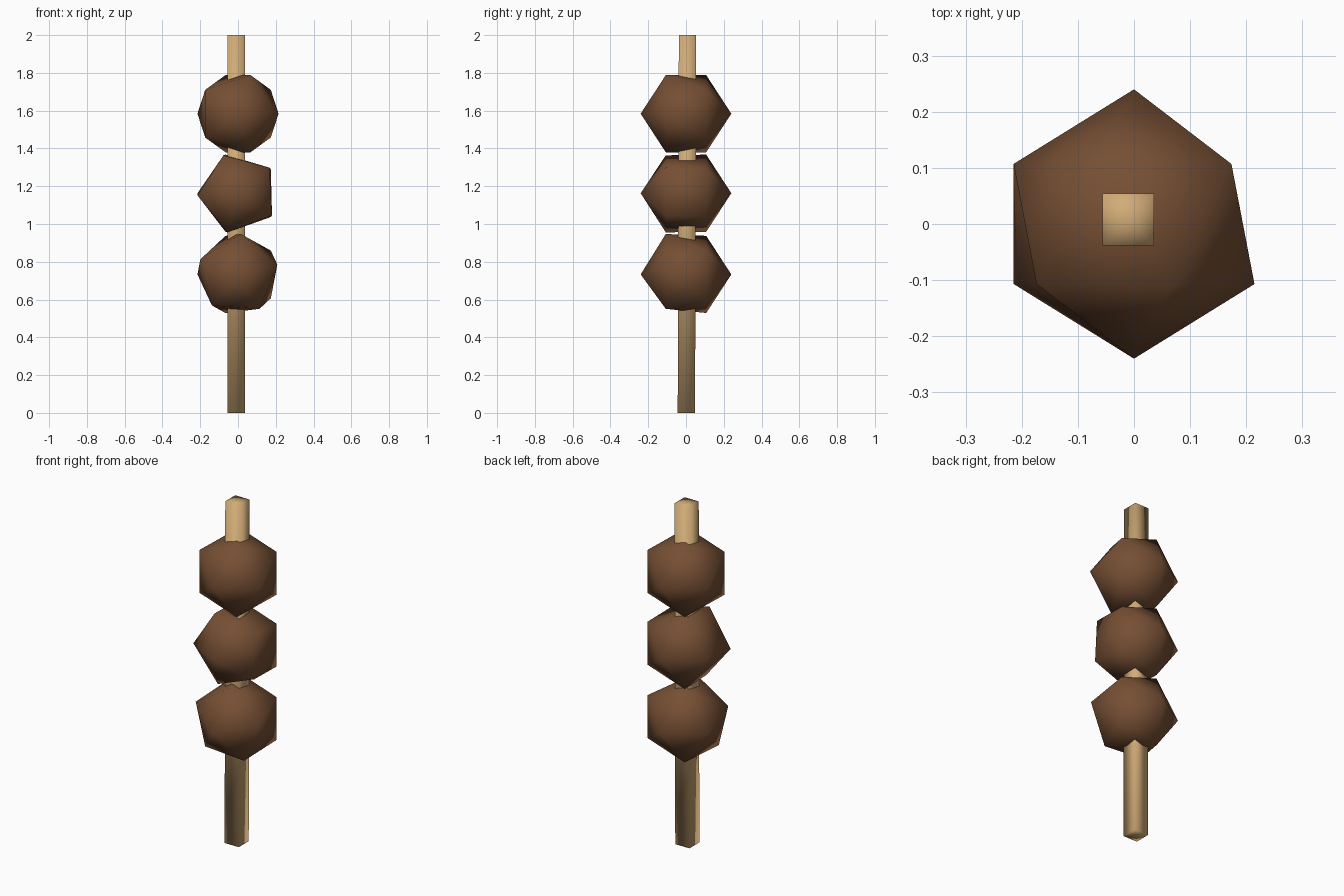
import bpy, bmesh
from math import sin, cos, radians
from mathutils import Matrix

cube = bpy.data.objects.get("Cube")
if cube:
    bpy.data.objects.remove(cube)


def material(name, colour):
    m = bpy.data.materials.new(name)
    m.use_nodes = True
    m.diffuse_color = (*colour, 1)
    m.node_tree.nodes["Principled BSDF"].inputs["Base Color"].default_value = (*colour, 1)
    return m


def add_object(name, bm, mat):
    bmesh.ops.recalc_face_normals(bm, faces=bm.faces)
    for f in bm.faces:
        f.smooth = True
    mesh = bpy.data.meshes.new(name)
    bm.to_mesh(mesh)
    bm.free()
    mesh.materials.append(mat)
    obj = bpy.data.objects.new(name, mesh)
    bpy.context.collection.objects.link(obj)


brown = material("roasted brown", (0.18, 0.078, 0.034))
wood = material("light wood", (0.64, 0.41, 0.185))

# Low-poly balls: poles along y, two rings of five, front ring turned per ball
RADIUS, RING_RADIUS, RING_Y = 0.24, 0.2147, 0.107


def ball(name, z, front_turn):
    bm = bmesh.new()
    for side, turn in ((-1, front_turn), (1, 36)):
        bm.verts.new((0, side * RADIUS, z))
        for k in range(5):
            a = radians(turn + 72 * k)
            bm.verts.new((RING_RADIUS * cos(a), side * RING_Y, z + RING_RADIUS * sin(a)))
    bmesh.ops.convex_hull(bm, input=bm.verts)
    add_object(name, bm, brown)


ball("lower_ball", 0.733, 14)
ball("middle_ball", 1.163, 39)
ball("upper_ball", 1.584, 0)

# Square stick with fanned caps, leaning very slightly backwards
bm = bmesh.new()
bmesh.ops.create_cone(bm, cap_ends=True, cap_tris=True, segments=4, radius1=0.065,
                      radius2=0.065, depth=2,
                      matrix=Matrix.Translation((-0.01, 0.002, 1)) @ Matrix.Rotation(radians(45), 4, "Z"))
for v in bm.verts:
    v.co.y += 0.003 * v.co.z
add_object("stick", bm, wood)
